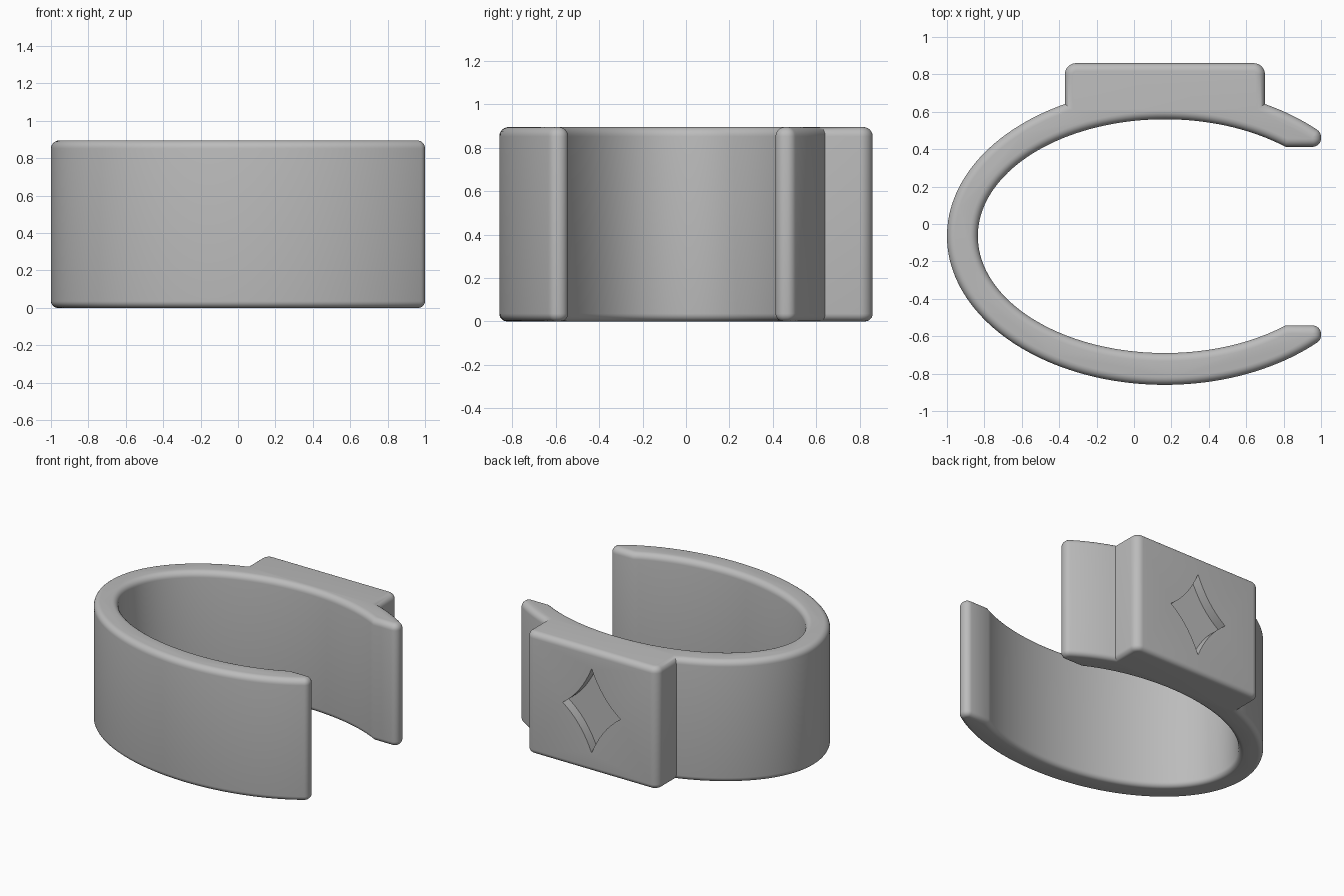
import bpy, bmesh, math
from mathutils import Vector

if "Cube" in bpy.data.objects:
    bpy.data.objects.remove(bpy.data.objects["Cube"])

H = 0.895                      # band height
CX, CY = 0.165, -0.065         # centre of both ellipses
OUT, INN = (1.165, 0.795), (1.0, 0.625)
R_TOP, R_BOT, SEG = 0.043, 0.036, 6

grey = bpy.data.materials.new("grey")
grey.diffuse_color = (0.5, 0.5, 0.5, 1)
grey.use_nodes = True
grey.node_tree.nodes["Principled BSDF"].inputs["Base Color"].default_value = grey.diffuse_color


def ell(axes, t):
    return (CX + axes[0] * math.cos(t), CY + axes[1] * math.sin(t))


def arc(axes, t0, t1, n):
    return [ell(axes, t0 + (t1 - t0) * i / n) for i in range(n + 1)]


def round_corners(corners, n=8):
    """Corners are (point, radius); returns a closed list of points."""
    out = []
    for i, (p, r) in enumerate(corners):
        p = Vector(p)
        if r == 0:
            out.append(p)
            continue
        a = (Vector(corners[i - 1][0]) - p).normalized()
        b = (Vector(corners[(i + 1) % len(corners)][0]) - p).normalized()
        half = a.angle(b) / 2
        c = p + (a + b).normalized() * r / math.sin(half)
        s, e = p + a * r / math.tan(half) - c, p + b * r / math.tan(half) - c
        for k in range(n + 1):
            out.append(c + s.slerp(e, k / n).normalized() * r)
    return out


def inset(pts, d):
    """Mitred inward offset of a counter-clockwise outline."""
    out = []
    for i, p in enumerate(pts):
        u = (p - pts[i - 1]).normalized()
        v = (pts[(i + 1) % len(pts)] - p).normalized()
        n1, n2 = Vector((-u.y, u.x)), Vector((-v.y, v.x))
        out.append(p + (n1 + n2) * d / (1 + n1.dot(n2)))
    return out


def loft(name, rings):
    """Closed solid through rings of equal length, capped at both ends."""
    bm = bmesh.new()
    vs = [[bm.verts.new(p) for p in ring] for ring in rings]
    n = len(vs[0])
    for a, b in zip(vs, vs[1:]):
        for i in range(n):
            j = (i + 1) % n
            bm.faces.new((a[i], a[j], b[j], b[i]))
    bm.faces.new(vs[0][::-1])
    bm.faces.new(vs[-1])
    bmesh.ops.recalc_face_normals(bm, faces=bm.faces)
    me = bpy.data.meshes.new(name)
    bm.to_mesh(me)
    bm.free()
    me.materials.append(grey)
    ob = bpy.data.objects.new(name, me)
    bpy.context.collection.objects.link(ob)
    return ob


# Outline of the open band with the flat block on its back
t_tip = math.acos((1 - CX) / OUT[0])
t_blk = math.acos(0.535 / OUT[0])
t_in = math.acos(0.645 / INN[0])
tip_y = ell(INN, t_in)[1]
tip_low = 2 * CY - tip_y
corners = [((1, tip_y), 0.045), (ell(OUT, t_tip), 0.045)]
corners += [(p, 0) for p in arc(OUT, t_tip + 0.035, t_blk, 10)]
corners += [((0.70, 0.86), 0.06), ((-0.37, 0.86), 0.06)]
corners += [(p, 0) for p in arc(OUT, math.pi - t_blk, math.tau - t_tip - 0.035, 90)]
corners += [(ell(OUT, -t_tip), 0.045), ((1, tip_low), 0.045)]
corners += [(p, 0) for p in arc(INN, math.tau - t_in, t_in, 110)]
outline = round_corners(corners)

# Band: rounded bottom edge, straight wall, rounded top edge
steps = [i / SEG * math.pi / 2 for i in range(SEG + 1)]
levels = [(R_BOT * (1 - math.sin(a)), R_BOT * (1 - math.cos(a))) for a in steps]
levels += [(R_TOP * (1 - math.cos(a)), H - R_TOP * (1 - math.sin(a))) for a in steps]
band = loft("band", [[(p.x, p.y, z) for p in inset(outline, d)] for d, z in levels])

# Diamond recess with curved-in sides on the back of the block
tips = [Vector(p) for p in ((0.235, 0), (0, 0.31), (-0.235, 0), (0, -0.31))]
diamond = []
for i, a in enumerate(tips):
    b = tips[(i + 1) % 4]
    for k in range(8):
        f = k / 8
        m = a.lerp(b, f)
        diamond.append(m - (a + b).normalized() * 0.03 * 4 * f * (1 - f))
cutter = loft("diamond_cutter", [[(CX + p.x, y, H / 2 + p.y) for p in diamond]
                                 for y in (0.79, 0.95)])
cutter.hide_render = True

bpy.context.view_layer.objects.active = band
band.select_set(True)
cutter.select_set(False)
cut = band.modifiers.new("diamond", 'BOOLEAN')
cut.operation, cut.solver, cut.object = 'DIFFERENCE', 'EXACT', cutter
bpy.ops.object.modifier_apply(modifier=cut.name)
bpy.data.objects.remove(cutter)
bpy.ops.object.shade_smooth_by_angle(angle=math.radians(30))
